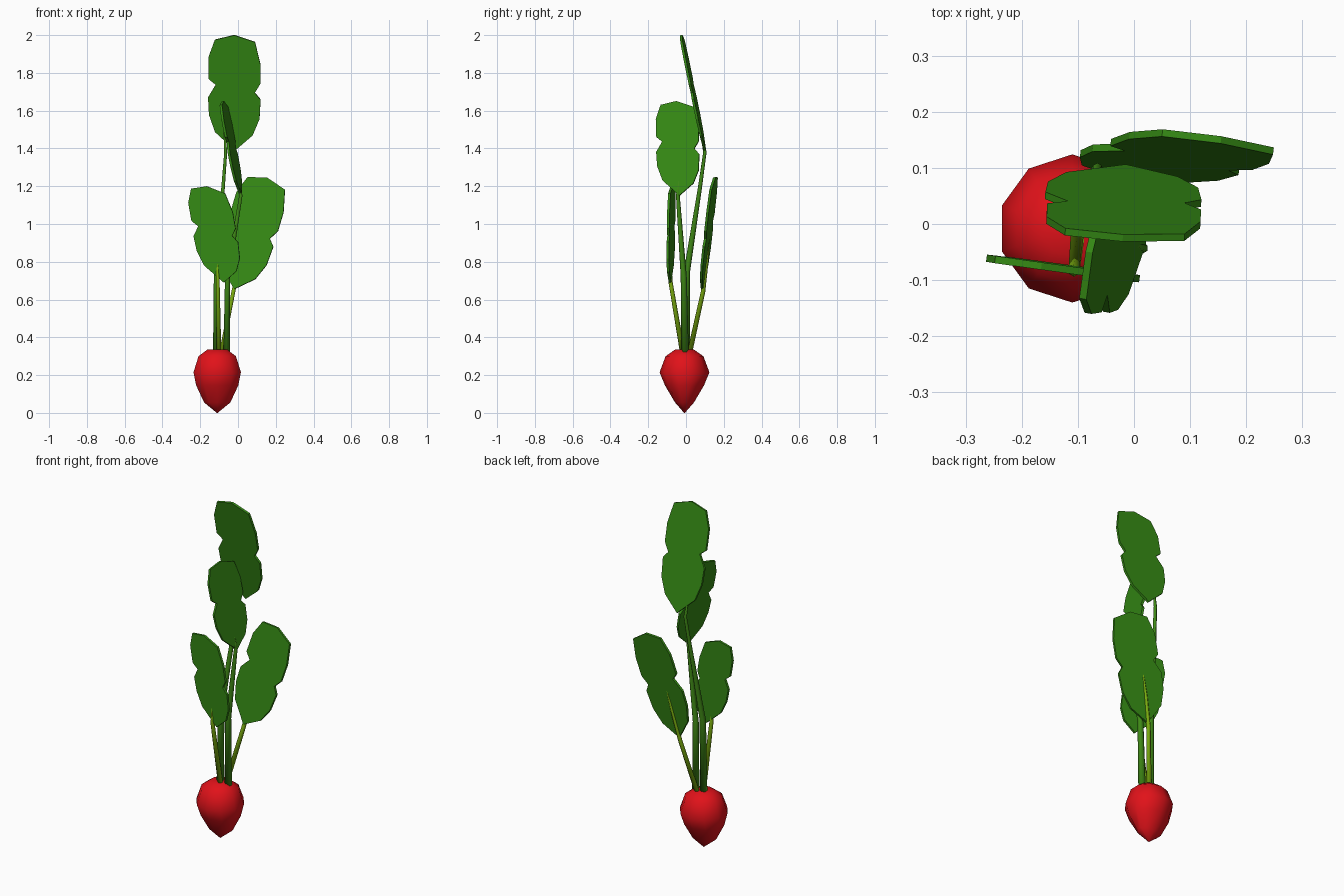
import bpy, bmesh, math
from mathutils import Vector

if "Cube" in bpy.data.objects:
    bpy.data.objects.remove(bpy.data.objects["Cube"])


def material(name, color):
    m = bpy.data.materials.new(name)
    m.diffuse_color = (*color, 1)
    m.use_nodes = True
    m.node_tree.nodes["Principled BSDF"].inputs["Base Color"].default_value = m.diffuse_color
    return m


RED = material("red", (0.75, 0.006, 0.01))
LEAF = material("leaf_green", (0.035, 0.25, 0.007))
STEM = material("stem_green", (0.05, 0.25, 0.008))
LIME = material("lime", (0.2, 0.42, 0.005))


def finish(bm, name, mat, smooth=True):
    bmesh.ops.recalc_face_normals(bm, faces=bm.faces)
    mesh = bpy.data.meshes.new(name)
    bm.to_mesh(mesh)
    bm.free()
    mesh.materials.append(mat)
    ob = bpy.data.objects.new(name, mesh)
    bpy.context.collection.objects.link(ob)
    for p in mesh.polygons:
        p.use_smooth = smooth
    return ob


def loft(name, rings, sides, mat):
    """Horizontal elliptical rings (x, y, z, rx, ry) skinned and capped."""
    bm = bmesh.new()
    prev = None
    for x, y, z, rx, ry in rings:
        ring = []
        for i in range(sides):
            a = math.pi / 2 + math.tau * i / sides
            ring.append(bm.verts.new((x + rx * math.cos(a), y + ry * math.sin(a), z)))
        if prev:
            for i in range(sides):
                j = (i + 1) % sides
                bm.faces.new((prev[i], prev[j], ring[j], ring[i]))
        else:
            bm.faces.new(ring)
        prev = ring
    bm.faces.new(prev)
    return finish(bm, name, mat)


# Root bulb, pointed below and flattened on top
bulb = [(0.002, 0.002, 0.0), (0.073, 0.05, 0.055), (0.117, 0.103, 0.145),
        (0.132, 0.132, 0.215), (0.104, 0.1, 0.3), (0.055, 0.05, 0.335)]
loft("root_bulb", [(-0.11, -0.008, z, rx, ry) for rx, ry, z in bulb], 10, RED)

# Leaf outline: (half widths, fraction of length), notched on both edges
OUTLINE = [(0, 0), (.68, .13), (.95, .27), (1, .44), (.78, .5), (1, .58), (1, .75),
           (.8, .94), (0, 1), (-.75, .96), (-1, .81), (-1, .62), (-.73, .57),
           (-1.03, .46), (-1, .31), (-.77, .16)]


def leaf(name, base, tip, half):
    base, tip, half = Vector(base), Vector(tip), Vector(half)
    bm = bmesh.new()
    bm.faces.new([bm.verts.new(base + (tip - base) * t + half * w) for w, t in OUTLINE])
    ob = finish(bm, name, LEAF, False)
    mod = ob.modifiers.new("thickness", "SOLIDIFY")
    mod.thickness = 0.013
    mod.offset = 0


leaf("leaf_back_tall", (-.015, .1, 1.39), (-.02, -.025, 2.0), (.137, -.008, 0))
leaf("leaf_side", (.015, -.035, 1.15), (-.08, -.05, 1.65), (.02, .112, 0))
leaf("leaf_front_left", (-.075, -.085, .69), (-.165, -.075, 1.2), (.115, -.016, -.01))
leaf("leaf_right", (-.02, .085, .655), (.155, .15, 1.245), (.13, -.02, -.035))


# Tapered stems running up into the leaves: (x, y, z, radius)
def stem(name, pts, mat):
    loft(name, [(x, y, z, r, r) for x, y, z, r in pts], 6, mat)


stem("stem_back_tall", [(-.115, 0, .3, .02), (-.113, .005, .75, .017),
                        (-.08, .072, 1.18, .011), (-.065, .1, 1.38, .009),
                        (-.075, .068, 1.55, .003)], STEM)
stem("stem_side", [(-.06, -.005, .3, .02), (-.055, -.012, .72, .016),
                   (.015, -.043, 1.15, .01), (-.008, -.035, 1.28, .003)], STEM)
stem("stem_front_left", [(-.1, -.015, .3, .014), (-.107, -.083, .7, .011),
                         (-.11, -.08, .86, .003)], LIME)
stem("stem_right", [(-.092, .015, .3, .014), (-.025, .09, .64, .012),
                    (.01, .11, .8, .009), (.06, .125, 1.02, .003)], LIME)
